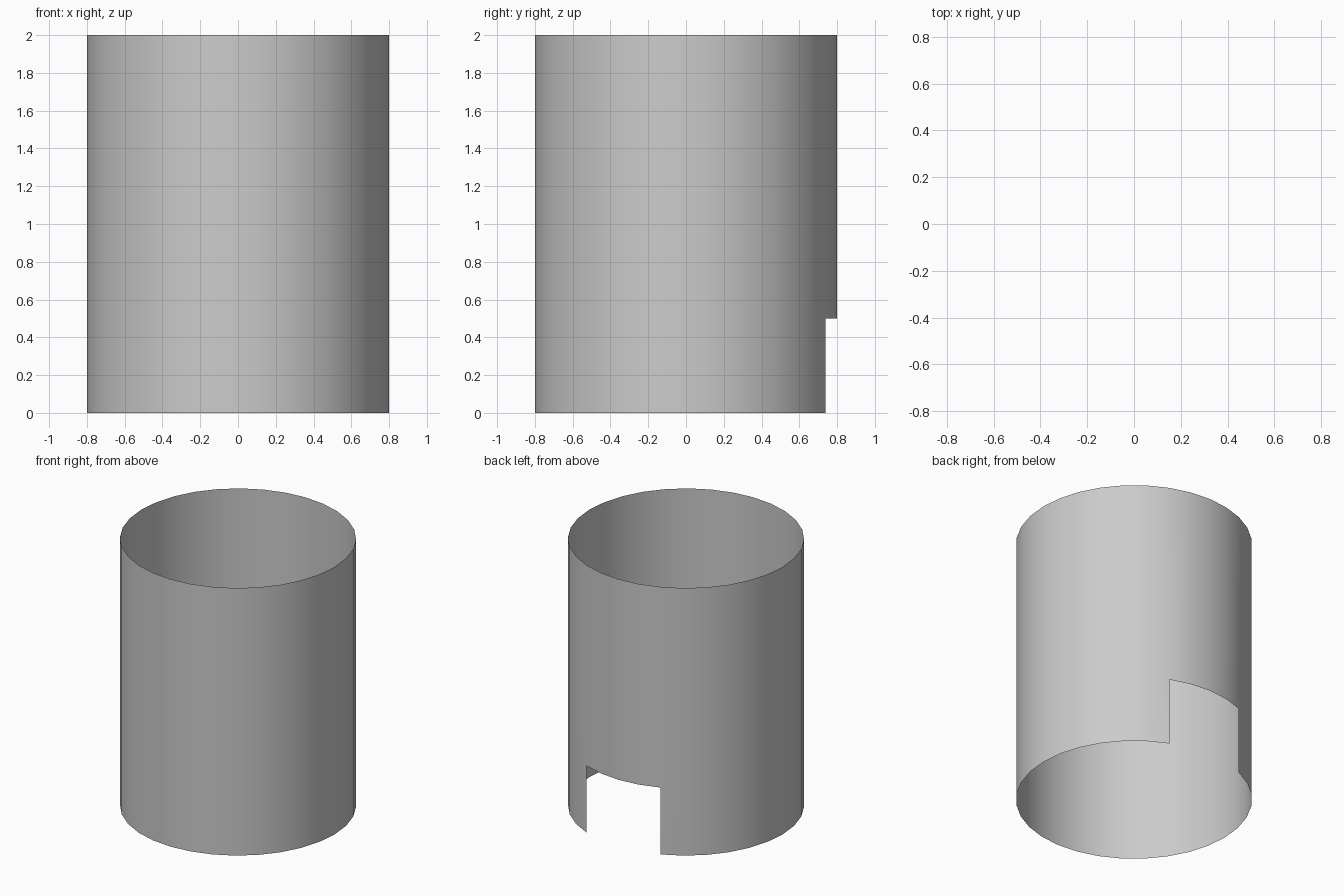
import bpy, bmesh, math

if "Cube" in bpy.data.objects:
    bpy.data.objects.remove(bpy.data.objects["Cube"])

SIDES, RADIUS = 32, 0.8
LEVELS = (0.0, 0.5, 2.0)
bm = bmesh.new()

# Rings of the open, paper-thin tube
rings = []
for z in LEVELS:
    rings.append([bm.verts.new((RADIUS * math.cos(2 * math.pi * i / SIDES),
                                RADIUS * math.sin(2 * math.pi * i / SIDES), z))
                  for i in range(SIDES)])

# Wall, leaving out four lower panels at the back for the doorway
doorway = range(SIDES // 4 - 2, SIDES // 4 + 2)
for level, (low, high) in enumerate(zip(rings, rings[1:])):
    for i in range(SIDES):
        if level == 0 and i in doorway:
            continue
        j = (i + 1) % SIDES
        bm.faces.new((low[i], low[j], high[j], high[i]))

# Remove vertices left loose in the doorway
bmesh.ops.delete(bm, geom=[v for v in bm.verts if not v.link_faces], context='VERTS')

mesh = bpy.data.meshes.new("tower_wall")
bm.to_mesh(mesh)
bm.free()
wall = bpy.data.objects.new("tower_wall", mesh)
bpy.context.collection.objects.link(wall)
for p in mesh.polygons:
    p.use_smooth = True
